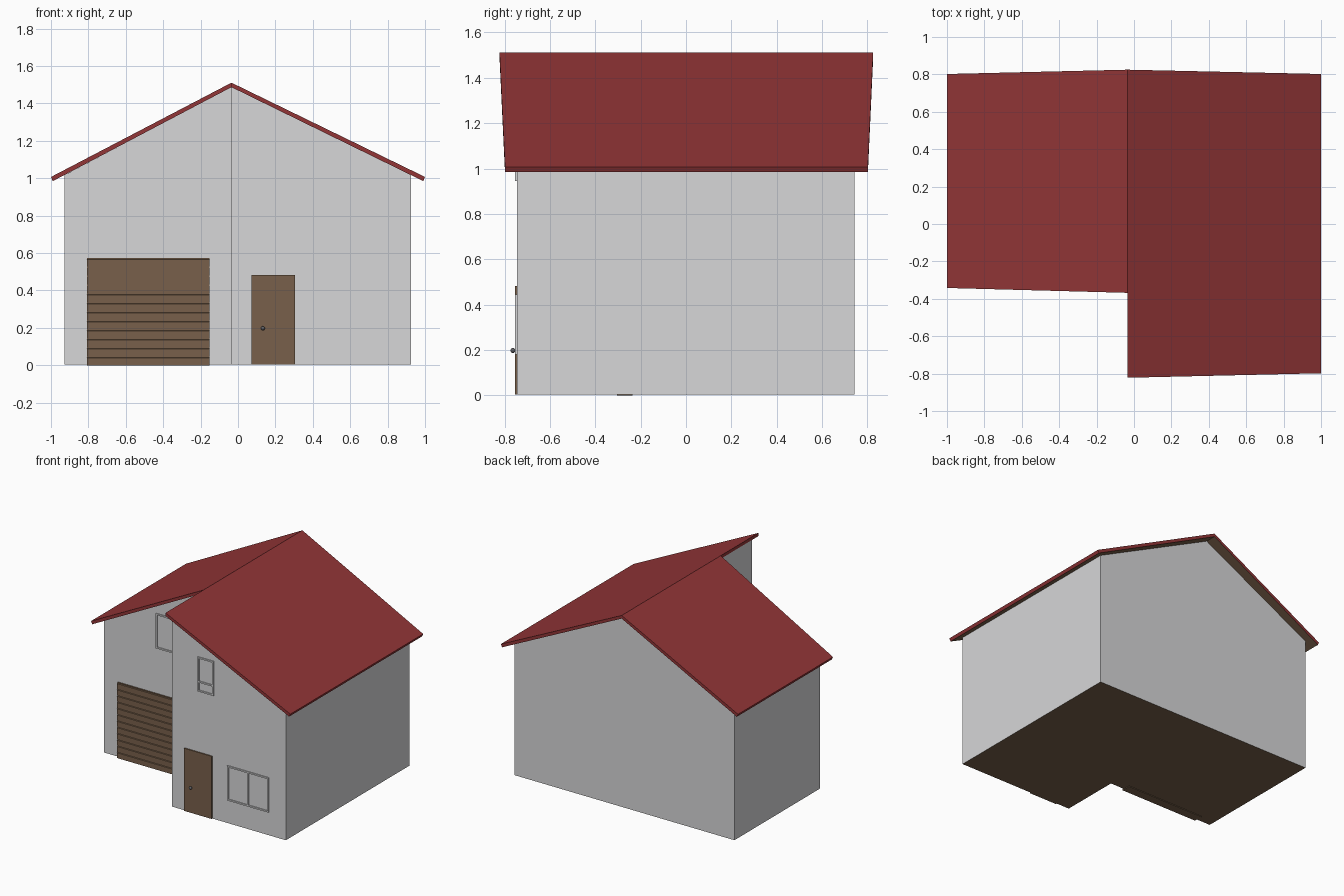
import bpy, bmesh, math
from mathutils import Matrix

if "Cube" in bpy.data.objects:
    bpy.data.objects.remove(bpy.data.objects["Cube"])

def material(name, rgb):
    m = bpy.data.materials.new(name)
    m.diffuse_color = (*rgb, 1)
    m.use_nodes = True
    m.node_tree.nodes["Principled BSDF"].inputs["Base Color"].default_value = m.diffuse_color
    return m

WHITE = material("wall_white", (0.68, 0.68, 0.69))
RED = material("roof_red", (0.29, 0.036, 0.038))
BROWN = material("wood_brown", (0.19, 0.118, 0.07))
GREY = material("knob_grey", (0.12, 0.12, 0.13))

RIDGE, FRONT, STEP, BACK = -0.035, -0.745, -0.29, 0.742
LEFT, RIGHT, BASE = -0.928, 0.925, 0.005

def finish(name, bm, mats, under=None):
    """Make an object; downward faces can take the second material."""
    bmesh.ops.recalc_face_normals(bm, faces=bm.faces)
    if under is not None:
        for f in bm.faces:
            f.normal_update()
            f.material_index = 1 if f.normal.z < under else 0
    me = bpy.data.meshes.new(name)
    bm.to_mesh(me)
    bm.free()
    for m in mats:
        me.materials.append(m)
    ob = bpy.data.objects.new(name, me)
    bpy.context.collection.objects.link(ob)
    return ob

def add_box(bm, x0, x1, y0, y1, z0, z1):
    mat = Matrix.Translation(((x0 + x1) / 2, (y0 + y1) / 2, (z0 + z1) / 2)) \
        @ Matrix.Diagonal((x1 - x0, y1 - y0, z1 - z0, 1))
    bmesh.ops.create_cube(bm, size=1, matrix=mat)

def loft(bm, a, b):
    """Join two matching outlines into a closed solid."""
    va, vb = [bm.verts.new(p) for p in a], [bm.verts.new(p) for p in b]
    n = len(va)
    bm.faces.new(va)
    bm.faces.new(vb[::-1])
    for i in range(n):
        j = (i + 1) % n
        bm.faces.new((va[i], vb[i], vb[j], va[j]))

# House body: L-shaped plan, walls rising to the roof underside
plan = [(LEFT, STEP, 1.017), (RIDGE, STEP, 1.488), (RIDGE, FRONT, 1.488),
        (RIGHT, FRONT, 1.017), (RIGHT, BACK, 1.017), (RIDGE, BACK, 1.488),
        (LEFT, BACK, 1.017)]
bm = bmesh.new()
low = [bm.verts.new((x, y, BASE)) for x, y, z in plan]
top = [bm.verts.new(p) for p in plan]
for i in range(len(plan)):
    j = (i + 1) % len(plan)
    bm.faces.new((low[i], low[j], top[j], top[i]))
bm.faces.new(low[::-1])
bm.faces.new((top[0], top[1], top[5], top[6]))
bm.faces.new((top[2], top[3], top[4], top[5], top[1]))
finish("house_body", bm, [WHITE, BROWN], under=-0.5)

# Roof slopes: slabs slightly longer at the ridge than at the eaves
def roof(name, side, front_eave, front_ridge):
    def outline(ye, yr):
        return [(side, ye, 1.007), (RIDGE, yr, 1.511),
                (RIDGE, yr, 1.487), (side * 0.99, ye, 0.985)]
    bm = bmesh.new()
    loft(bm, outline(front_eave, front_ridge), outline(0.802, 0.825))
    finish(name, bm, [RED, BROWN], under=-0.7)

roof("roof_left", -1.0, -0.342, -0.368)
roof("roof_right", 1.0, -0.798, -0.822)

# Garage door: slatted front profile run across its width
slats, height, face_y = 12, 0.575, -0.304
prof = [(-0.235, 0.0)]
for i in range(slats):
    z0, z1 = height * i / slats, height * (i + 1) / slats
    prof += [(face_y, z0), (face_y, z1 - 0.008),
             (face_y + 0.007, z1 - 0.006), (face_y + 0.007, z1)]
prof.append((-0.235, height))
bm = bmesh.new()
loft(bm, [(-0.807, y, z) for y, z in prof], [(-0.152, y, z) for y, z in prof])
finish("garage_door", bm, [BROWN])

# Front door and its knob
bm = bmesh.new()
add_box(bm, 0.073, 0.306, FRONT - 0.009, FRONT + 0.01, BASE, 0.482)
finish("front_door", bm, [BROWN])
bm = bmesh.new()
turn = Matrix.Rotation(math.pi / 2, 4, 'X')
bmesh.ops.create_uvsphere(bm, u_segments=16, v_segments=8, radius=0.011,
                          matrix=Matrix.Translation((0.133, FRONT - 0.018, 0.198)) @ turn)
bmesh.ops.create_cone(bm, cap_ends=True, segments=12, radius1=0.006, radius2=0.006, depth=0.02,
                      matrix=Matrix.Translation((0.133, FRONT - 0.01, 0.198)) @ turn)
knob = finish("door_knob", bm, [GREY])
for p in knob.data.polygons:
    p.use_smooth = len(p.vertices) < 5

# Windows: raised frames with one dividing bar
def window(name, x0, x1, z0, z1, wall, bar_x=None, bar_z=None):
    t, y0, y1 = 0.011, wall - 0.008, wall + 0.005
    bm = bmesh.new()
    for a in (x0, x1 - t):
        add_box(bm, a, a + t, y0, y1, z0, z1)
    for a in (z0, z1 - t):
        add_box(bm, x0 + t, x1 - t, y0, y1, a, a + t)
    if bar_x is not None:
        add_box(bm, bar_x - t / 2, bar_x + t / 2, y0, y1, z0 + t, z1 - t)
    if bar_z is not None:
        add_box(bm, x0 + t, x1 - t, y0, y1, bar_z - t / 2, bar_z + t / 2)
    finish(name, bm, [WHITE])

window("window_upper_left", -0.487, -0.132, 0.92, 1.185, STEP, bar_x=-0.31)
window("window_lower_right", 0.435, 0.785, 0.18, 0.445, FRONT, bar_x=0.61)
window("window_upper_right", 0.184, 0.32, 0.945, 1.208, FRONT, bar_z=1.02)
